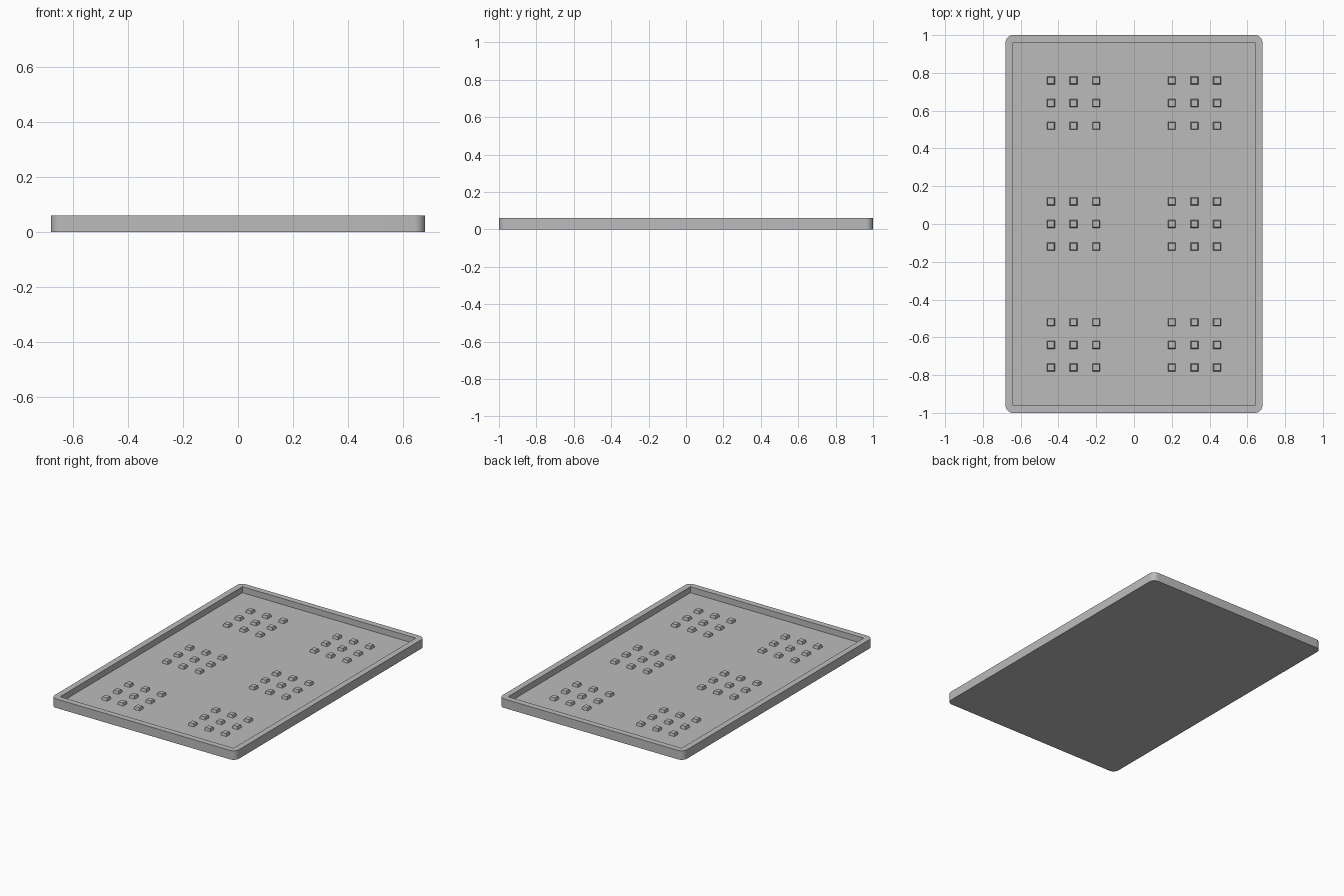
import bpy
import bmesh
import math
from mathutils import Matrix

cube = bpy.data.objects.get("Cube")
if cube:
    bpy.data.objects.remove(cube, do_unlink=True)

WIDTH, LENGTH, HEIGHT = 1.36, 2.0, 0.06
RIM, FLOOR, RADIUS = 0.04, 0.02, 0.04

grey = bpy.data.materials.new("plain_grey")
grey.use_nodes = True
colour = (0.5, 0.5, 0.5, 1)
grey.diffuse_color = colour
grey.node_tree.nodes["Principled BSDF"].inputs["Base Color"].default_value = colour


def add_box(bm, size, centre):
    matrix = Matrix.Translation(centre) @ Matrix.Diagonal((*size, 1))
    return bmesh.ops.create_cube(bm, size=1, matrix=matrix)["verts"]


def make_object(name, bm):
    mesh = bpy.data.meshes.new(name)
    bm.to_mesh(mesh)
    bm.free()
    mesh.materials.append(grey)
    obj = bpy.data.objects.new(name, mesh)
    bpy.context.collection.objects.link(obj)
    return obj


# Tray slab with rounded vertical corners
bm = bmesh.new()
add_box(bm, (WIDTH, LENGTH, HEIGHT), (0, 0, HEIGHT / 2))
uprights = [e for e in bm.edges
            if abs(e.verts[0].co.z - e.verts[1].co.z) > HEIGHT / 2]
bmesh.ops.bevel(bm, geom=uprights, offset=RADIUS, segments=8,
                profile=0.5, affect='EDGES')
tray = make_object("tray", bm)

# Square-cornered recess cut into the top
bm = bmesh.new()
add_box(bm, (WIDTH - 2 * RIM, LENGTH - 2 * RIM, HEIGHT), (0, 0, FLOOR + HEIGHT / 2))
cutter = make_object("recess_cutter", bm)
cutter.hide_render = True
cut = tray.modifiers.new("recess", 'BOOLEAN')
cut.operation = 'DIFFERENCE'
cut.solver = 'EXACT'
cut.object = cutter
bpy.ops.object.select_all(action='DESELECT')
bpy.context.view_layer.objects.active = tray
tray.select_set(True)
bpy.ops.object.modifier_apply(modifier=cut.name)
bpy.data.objects.remove(cutter, do_unlink=True)
bpy.ops.object.shade_smooth_by_angle(angle=math.radians(30))

# Six groups of nine small tapered studs on the floor
STUD, STUD_HEIGHT, PITCH, TAPER = 0.042, 0.018, 0.12, 0.8
bm = bmesh.new()
for group_x in (-0.32, 0.32):
    for group_y in (-0.64, 0, 0.64):
        for i in (-1, 0, 1):
            for j in (-1, 0, 1):
                x, y = group_x + i * PITCH, group_y + j * PITCH
                verts = add_box(bm, (STUD, STUD, STUD_HEIGHT),
                                (x, y, FLOOR + STUD_HEIGHT / 2))
                for v in verts:
                    if v.co.z > FLOOR + STUD_HEIGHT / 2:
                        v.co.x = x + (v.co.x - x) * TAPER
                        v.co.y = y + (v.co.y - y) * TAPER
make_object("floor_studs", bm)
